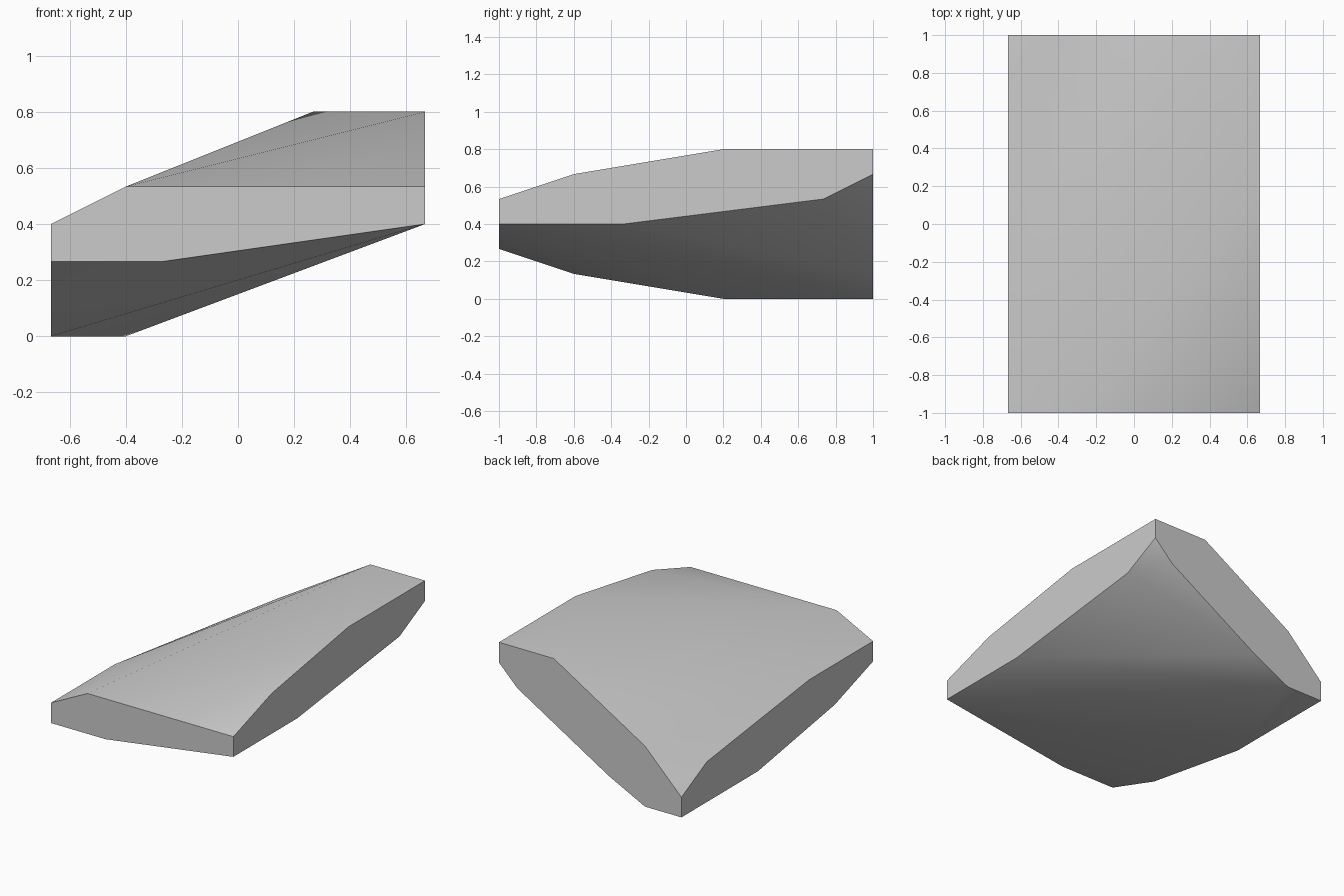
import bpy
import bmesh
import math

default_cube = bpy.data.objects.get("Cube")
if default_cube:
    bpy.data.objects.remove(default_cube, do_unlink=True)

# The stone sits on a regular lattice: half width, half length and cell size
HALF_WIDTH, HALF_LENGTH = 5, 7.5
CELL = 1 / HALF_LENGTH


def make_material(name, value):
    material = bpy.data.materials.new(name)
    material.use_nodes = True
    colour = (value, value, value, 1)
    material.diffuse_color = colour
    shader = material.node_tree.nodes["Principled BSDF"]
    shader.inputs["Base Color"].default_value = colour
    return material


def across(side, profile):
    """Outline points of a front or back wall, given as (x, z)."""
    return [(x, side * HALF_LENGTH, z) for x, z in profile]


def along(side, profile):
    """Outline points of a left or right wall, given as (y, z)."""
    return [(side * HALF_WIDTH, y, z) for y, z in profile]


# Each wall outline: upper edge first, then lower edge
front_wall = across(-1, [(-5, 3), (-3, 4), (5, 4),
                         (-5, 2), (-2, 2), (5, 3)])
back_wall = across(1, [(-5, 1), (-3, 3), (2, 6), (5, 6),
                       (-5, 0), (-3, 0), (-1, 1), (4, 4), (5, 5)])
left_wall = along(1, [(-4.5, 5), (1.5, 6),
                      (-2.5, 3), (5.5, 4)])
right_wall = along(-1, [(-2.5, 3), (5.5, 2),
                        (-4.5, 1), (1.5, 0)])

# Stretch a faceted skin over the four walls
bm = bmesh.new()
for point in front_wall + back_wall + left_wall + right_wall:
    bm.verts.new([value * CELL for value in point])
bmesh.ops.convex_hull(bm, input=bm.verts[:])

# Merge the triangles of each flat wall into one face
bmesh.ops.dissolve_limit(bm, angle_limit=math.radians(0.5),
                         verts=bm.verts[:], edges=bm.edges[:])
bmesh.ops.recalc_face_normals(bm, faces=bm.faces[:])

mesh = bpy.data.meshes.new("slanted_slab")
bm.to_mesh(mesh)
bm.free()
mesh.materials.append(make_material("light grey", 0.6))

slab = bpy.data.objects.new("slanted_slab", mesh)
bpy.context.collection.objects.link(slab)

# Soft blends across the top and underside, crisp wall edges
bpy.ops.object.select_all(action="DESELECT")
slab.select_set(True)
bpy.context.view_layer.objects.active = slab
bpy.ops.object.shade_smooth_by_angle(angle=math.radians(30))
